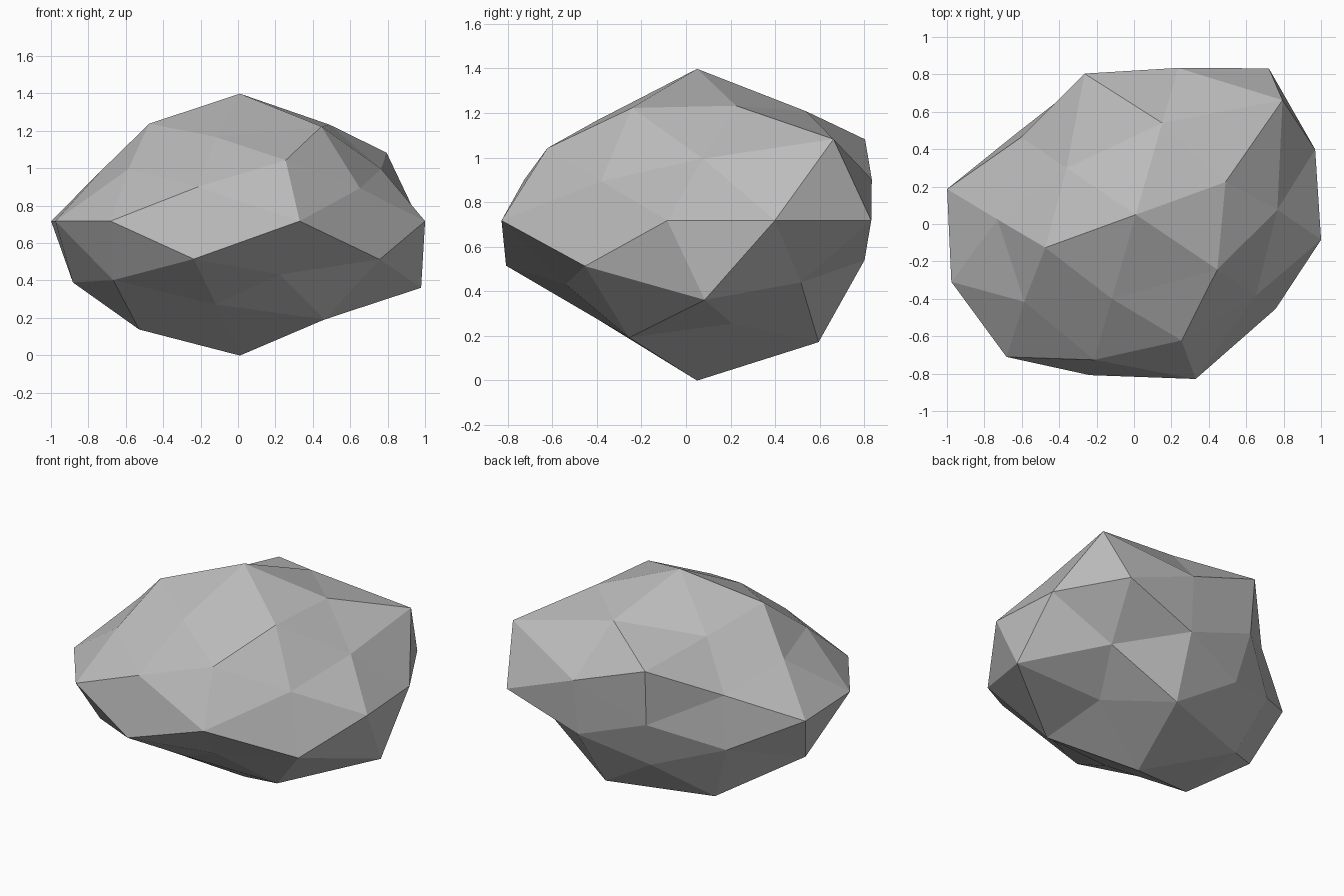
import bpy, bmesh, math
from itertools import product
from mathutils import Vector, Matrix

cube = bpy.data.objects.get("Cube")
if cube:
    bpy.data.objects.remove(cube)

# Directions of a twice-divided icosahedron: each family is mirrored over every
# axis it uses (+ before -), with one radius factor per mirrored corner
FAMILIES = [
    ((1, 0, 0), [1.02, 1.05]),
    ((0, 1, 0), [.91, 1.1]),
    ((0, 0, 1), [1.09, 1.15]),
    ((.851, .526, 0), [1.1, 1.04, 1.06, 1.07]),
    ((0, .851, .526), [1.11, .93, .99, .87]),
    ((.526, 0, .851), [.97, .87, .98, 1.09]),
    ((.5, .809, .309), [.96, .92, .91, 1.06, .87, .91, .95, 1.05]),
    ((.309, .5, .809), [.97, 1.08, 1, 1.04, .85, 1.11, .89, .88]),
    ((.809, .309, .5), [1.17, .89, .89, 1.14, .87, 1.05, .89, 1.01]),
]

bm = bmesh.new()
radius = {}
for base, factors in FAMILIES:
    signs = product(*[(1, -1) if c else (1,) for c in base])
    for sign, factor in zip(signs, factors):
        direction = Vector([c * s for c, s in zip(base, sign)]).normalized()
        radius[bm.verts.new(direction)] = factor

# Skin the even ball first, then push every corner in or out
bmesh.ops.convex_hull(bm, input=list(bm.verts))
for vert, factor in radius.items():
    vert.co *= factor

# Flatten, turn and stand the boulder on the ground
shape = (Matrix.Translation((.01, .05, .717))
         @ Matrix.Rotation(math.radians(20), 4, 'Z')
         @ Matrix.Diagonal((1, .85, .625, 1)))
bmesh.ops.transform(bm, matrix=shape, verts=list(bm.verts))
bmesh.ops.recalc_face_normals(bm, faces=list(bm.faces))

mesh = bpy.data.meshes.new("boulder")
bm.to_mesh(mesh)
bm.free()
boulder = bpy.data.objects.new("boulder", mesh)
bpy.context.collection.objects.link(boulder)

# Plain grey stone
stone = bpy.data.materials.new("grey stone")
stone.use_nodes = True
colour = (.5, .5, .5, 1)
stone.diffuse_color = colour
stone.node_tree.nodes["Principled BSDF"].inputs["Base Color"].default_value = colour
mesh.materials.append(stone)
